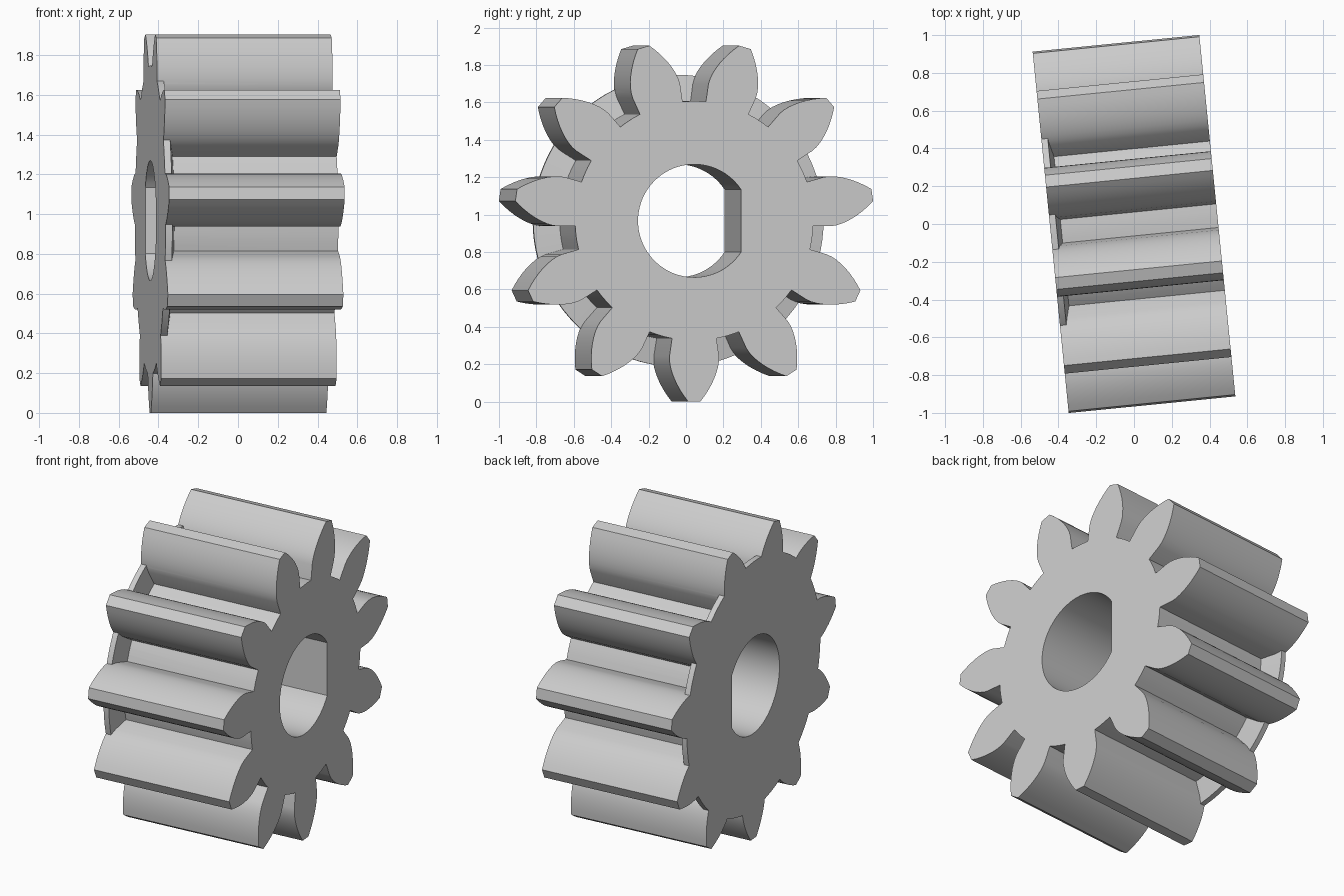
import bpy, bmesh, math
from mathutils import Matrix

if "Cube" in bpy.data.objects:
    bpy.data.objects.remove(bpy.data.objects["Cube"])

TEETH, LENGTH, CENTRE_Z = 11, 0.887, 0.967
R_ROOT, R_BASE, R_TIP = 0.64, 0.735, 0.967
HALF = math.radians(10.4)            # half tooth angle at the base circle
PITCH = 2 * math.pi / TEETH

steel = bpy.data.materials.new("light_grey")
steel.diffuse_color = (0.6, 0.6, 0.6, 1)
steel.use_nodes = True
steel.node_tree.nodes["Principled BSDF"].inputs["Base Color"].default_value = steel.diffuse_color


def prism(name, outline, layers):
    """Stack of scaled copies of a closed (y, z) outline along x, capped at both ends."""
    bm = bmesh.new()
    rings = [[bm.verts.new((x, s * a, s * b)) for a, b in outline] for x, s in layers]
    n = len(outline)
    for lo, hi in zip(rings, rings[1:]):
        for i in range(n):
            j = (i + 1) % n
            bm.faces.new((lo[i], lo[j], hi[j], hi[i]))
    bm.faces.new(rings[0][::-1])
    bm.faces.new(rings[-1])
    bmesh.ops.recalc_face_normals(bm, faces=bm.faces)
    mesh = bpy.data.meshes.new(name)
    bm.to_mesh(mesh)
    bm.free()
    mesh.materials.append(steel)
    obj = bpy.data.objects.new(name, mesh)
    bpy.context.collection.objects.link(obj)
    return obj


def polar(r, a):
    return (r * math.cos(a), r * math.sin(a))


# Tooth flank: radial below the base circle, involute above it
flank = [(R_ROOT, HALF + 0.006)]
for i in range(9):
    r = R_BASE + (R_TIP - R_BASE) * i / 8
    p = math.acos(R_BASE / r)
    flank.append((r, HALF - (math.tan(p) - p)))

# Gear outline with one tooth pointing straight down
outline = []
for k in range(TEETH):
    mid = -math.pi / 2 + k * PITCH
    outline += [polar(r, mid - a) for r, a in flank]
    outline += [polar(r, mid + a) for r, a in reversed(flank)]
    gap = PITCH - 2 * flank[0][1]
    outline += [polar(R_ROOT, mid + flank[0][1] + gap * t / 3) for t in (1, 2)]

h = LENGTH / 2
gear = prism("pinion_gear", outline, [(-h, 1), (h, 1)])

# Thin tapered flange behind the teeth
circle = [polar(1, 2 * math.pi * i / 96) for i in range(96)]
flange = prism("flange", circle,
               [(-h, 0.78), (-h + 0.034, 0.78), (-h + 0.061, 0.62)])

# D-shaped shaft bore
R_BORE, FLAT = 0.302, 0.252
a0 = math.acos(FLAT / R_BORE)
bore = prism("bore_cutter",
             [polar(R_BORE, a0 + (2 * math.pi - 2 * a0) * i / 64) for i in range(65)],
             [(-1, 1), (1, 1)])

# Join flange and cut the bore
for tool, op in ((flange, 'UNION'), (bore, 'DIFFERENCE')):
    mod = gear.modifiers.new(tool.name, 'BOOLEAN')
    mod.object, mod.operation, mod.solver = tool, op, 'EXACT'
bpy.context.view_layer.objects.active = gear
gear.select_set(True)
for mod in list(gear.modifiers):
    bpy.ops.object.modifier_apply(modifier=mod.name)
for tool in (flange, bore):
    bpy.data.objects.remove(tool)

# Stand it up, slightly turned about the vertical
gear.data.transform(Matrix.Translation((0, 0, CENTRE_Z))
                    @ Matrix.Rotation(math.radians(5.7), 4, 'Z'))
bpy.ops.object.shade_smooth_by_angle(angle=math.radians(25))
